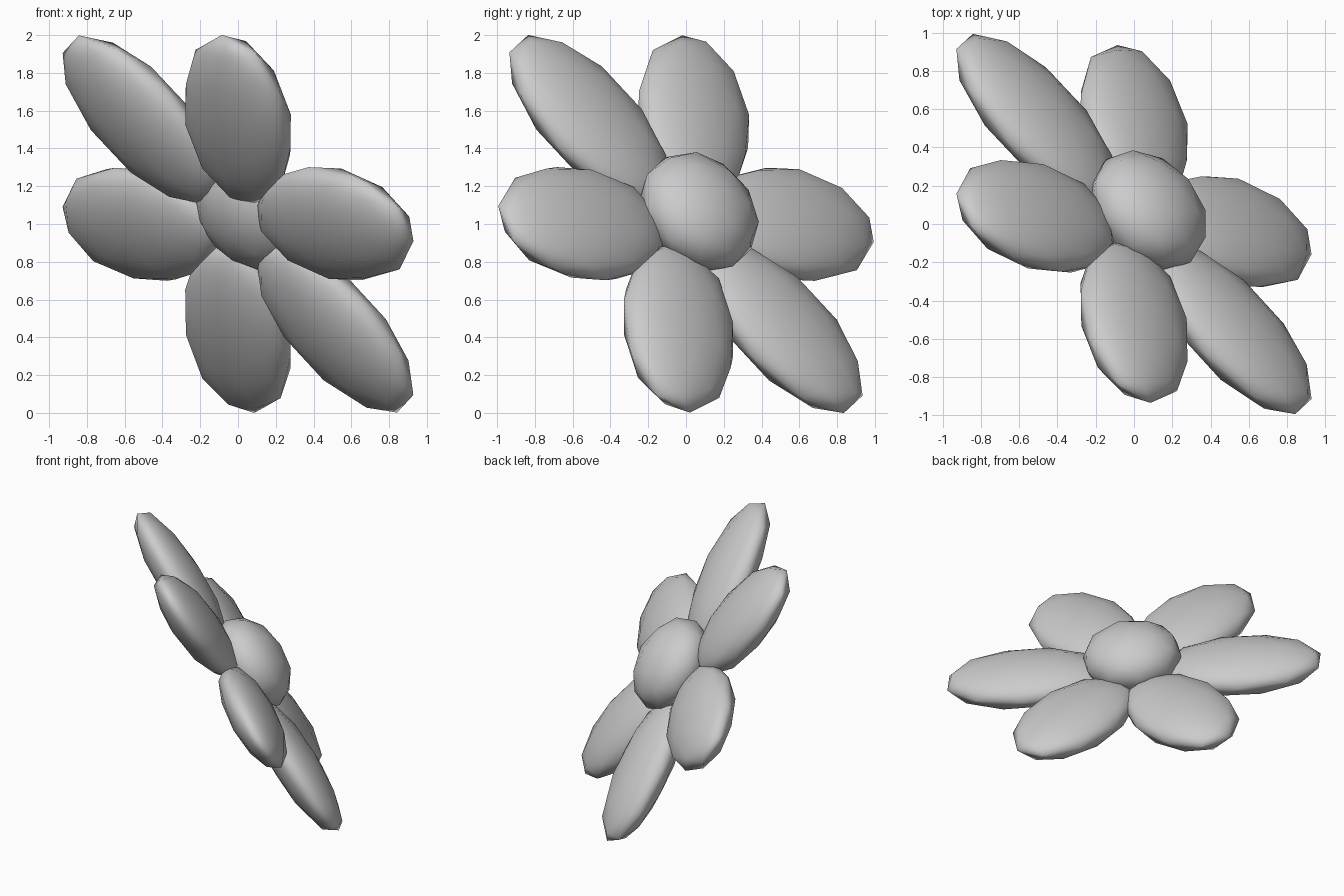
import bpy
import math
from mathutils import Matrix, Vector

cube = bpy.data.objects.get("Cube")
if cube:
    bpy.data.objects.remove(cube, do_unlink=True)

# One plain grey for the whole flower
grey = bpy.data.materials.new("light_grey")
grey.use_nodes = True
colour = (0.6, 0.6, 0.6, 1)
grey.diffuse_color = colour
grey.node_tree.nodes["Principled BSDF"].inputs["Base Color"].default_value = colour

# Tilted plane of the flower: one petal direction and the facing direction
facing = Vector((0.619, 0.576, 0.534)).normalized()
along = Vector((0, -0.68, 0.733))
along = (along - facing * along.dot(facing)).normalized()
across = facing.cross(along)
flower = Matrix.Translation((0, 0, 1)) @ Matrix((along, across, facing)).transposed().to_4x4()


def ellipsoid(name, matrix, radii):
    """Low-poly smooth ellipsoid placed in the plane of the flower."""
    bpy.ops.mesh.primitive_ico_sphere_add(subdivisions=2, radius=1)
    obj = bpy.context.object
    obj.name = name
    obj.matrix_world = flower @ matrix @ Matrix.Diagonal((*radii, 1))
    bpy.ops.object.shade_smooth()
    obj.data.materials.append(grey)
    return obj


# Six petals around the middle
for i in range(6):
    turn = Matrix.Rotation(math.radians(60 * i), 4, "Z")
    ellipsoid(f"petal_{i + 1}", turn @ Matrix.Translation((0.755, 0, 0)), (0.575, 0.354, 0.155))

# Domed middle, raised towards the facing side
ellipsoid("flower_centre", Matrix.Translation((0, 0, 0.12)), (0.35, 0.35, 0.235))
